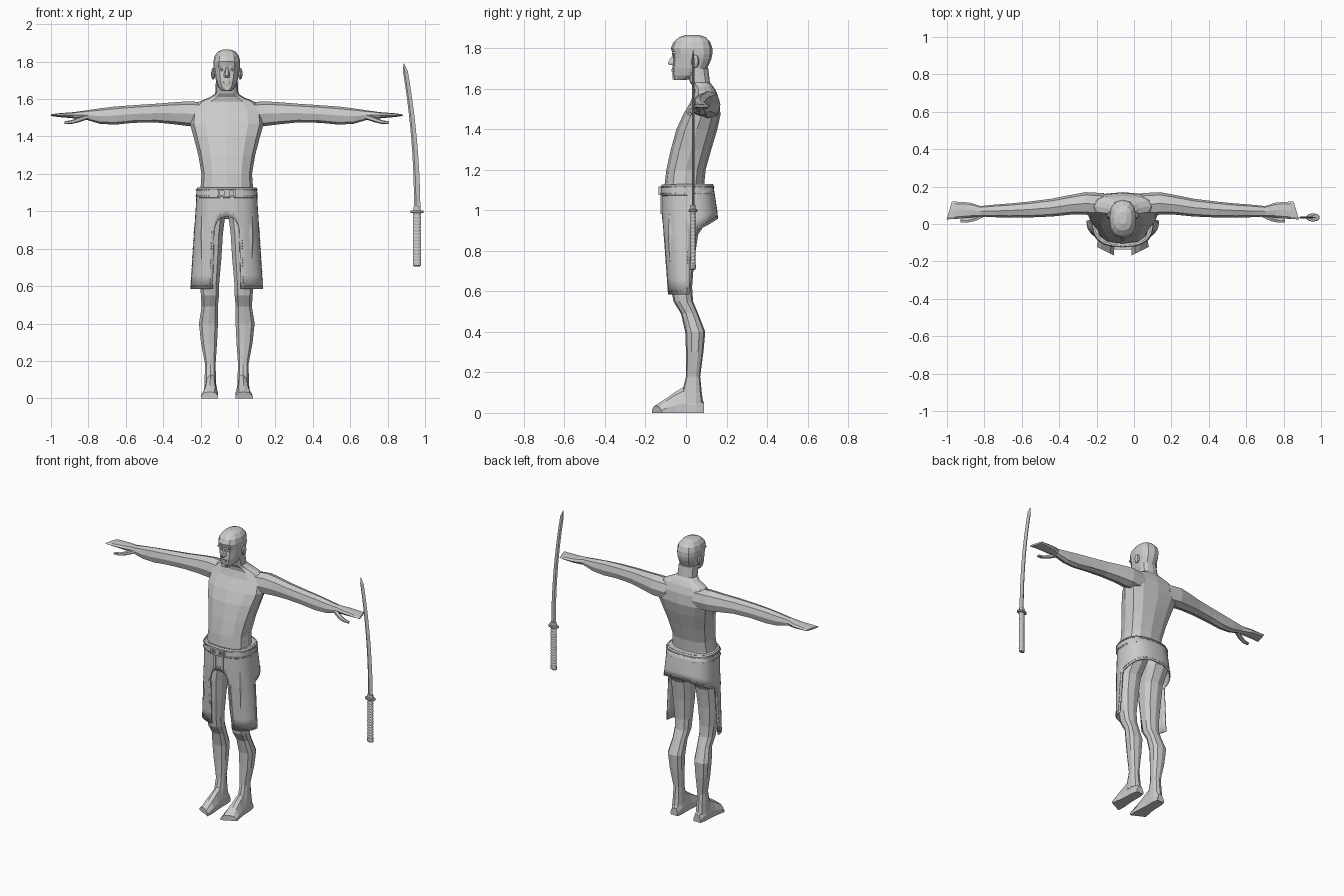
import bpy, bmesh, math
from mathutils import Vector, Matrix

if "Cube" in bpy.data.objects:
    bpy.data.objects.remove(bpy.data.objects["Cube"])

CX = -0.06                      # centre line of the figure
grey = bpy.data.materials.new("plain grey")
grey.diffuse_color = (0.6, 0.6, 0.6, 1)
grey.use_nodes = True
grey.node_tree.nodes["Principled BSDF"].inputs["Base Color"].default_value = grey.diffuse_color


def finish(name, bm, mirror=False, smooth=False, thick=0, x=CX):
    bmesh.ops.recalc_face_normals(bm, faces=bm.faces)
    me = bpy.data.meshes.new(name)
    bm.to_mesh(me)
    bm.free()
    me.materials.append(grey)
    ob = bpy.data.objects.new(name, me)
    bpy.context.collection.objects.link(ob)
    ob.location.x = x
    if mirror:
        m = ob.modifiers.new("mirror", 'MIRROR')
        m.merge_threshold = 0.0005
    if thick:
        s = ob.modifiers.new("thickness", 'SOLIDIFY')
        s.thickness, s.offset = thick, 0
    if smooth:
        bpy.ops.object.select_all(action='DESELECT')
        ob.select_set(True)
        bpy.context.view_layer.objects.active = ob
        bpy.ops.object.shade_smooth_by_angle(angle=math.radians(35))
    return ob


def loft(name, rings, **kw):
    bm = bmesh.new()
    vs = [[bm.verts.new(p) for p in r] for r in rings]
    n = len(vs[0])
    for a, b in zip(vs, vs[1:]):
        for i in range(n):
            bm.faces.new((a[i], a[(i + 1) % n], b[(i + 1) % n], b[i]))
    bm.faces.new(vs[0])
    bm.faces.new(vs[-1])
    return finish(name, bm, **kw)


def spow(v, p):
    return math.copysign(abs(v) ** p, v)


def oval(c1, r1, c2, r2, n, p=0.8, turn=0.0):
    out = []
    for i in range(n):
        a = 2 * math.pi * i / n + turn
        out.append((c1 + r1 * spow(math.sin(a), p), c2 - r2 * spow(math.cos(a), p)))
    return out


def level(z, yf, yb, hw, xc=0, n=12, p=0.8):
    return [(x, y, z) for x, y in oval(xc, hw, (yf + yb) / 2, (yb - yf) / 2, n, p)]


def box(name, size, loc, rot=(0, 0, 0), **kw):
    bm = bmesh.new()
    bmesh.ops.create_cube(bm, size=1)
    for v in bm.verts:
        v.co = Vector(v.co) * Vector(size)
    from_e = Matrix.Rotation(rot[0], 3, 'X') @ Matrix.Rotation(rot[1], 3, 'Y')
    for v in bm.verts:
        v.co = from_e @ v.co + Vector(loc)
    return finish(name, bm, **kw)


# torso and neck
loft("torso", [level(*r) for r in (
    (1.05, -.10, .11, .15), (1.13, -.105, .09, .14), (1.20, -.097, .097, .135),
    (1.30, -.075, .125, .152), (1.40, -.047, .155, .178), (1.47, -.015, .17, .198),
    (1.54, .025, .165, .19), (1.585, .04, .15, .15), (1.61, .035, .135, .09),
    (1.63, .02, .118, .062), (1.70, .0, .11, .058))])

# head
loft("head", [level(*r) for r in (
    (1.642, -.058, .0, .026), (1.665, -.066, .075, .046), (1.70, -.068, .105, .058),
    (1.745, -.064, .125, .067), (1.77, -.066, .13, .071), (1.80, -.075, .13, .072),
    (1.83, -.062, .12, .065), (1.853, -.035, .098, .048), (1.865, .0, .065, .02))])
loft("nose", [[(-.005, -.062, 1.772), (.005, -.062, 1.772), (.008, -.05, 1.772), (-.008, -.05, 1.772)],
              [(-.006, -.09, 1.727), (.006, -.09, 1.727), (.017, -.06, 1.727), (-.017, -.06, 1.727)],
              [(-.005, -.084, 1.717), (.005, -.084, 1.717), (.014, -.06, 1.715), (-.014, -.06, 1.715)]])
box("brow", (.034, .014, .009), (.028, -.061, 1.775), (0, -.15), mirror=True)
box("lips", (.036, .012, .013), (0, -.066, 1.69))
box("chin", (.032, .014, .02), (0, -.06, 1.656))


def blob(name, scale, loc, u=8, v=6):
    bm = bmesh.new()
    bmesh.ops.create_uvsphere(bm, u_segments=u, v_segments=v, radius=1)
    for w in bm.verts:
        w.co = Vector([w.co[i] * scale[i] + loc[i] for i in range(3)])
    finish(name, bm, mirror=True)


blob("ear", (.011, .02, .032), (.073, .045, 1.735))
blob("eye", (.012, .008, .006), (.029, -.057, 1.757))

# arms and flat mitten hands
arm = []
for x, yf, yb, zb, zt in (
        (.10, .04, .165, 1.45, 1.58), (.20, .05, .17, 1.455, 1.588), (.28, .05, .155, 1.465, 1.583),
        (.38, .04, .135, 1.475, 1.575), (.50, .035, .12, 1.473, 1.567), (.60, .035, .11, 1.463, 1.56),
        (.68, .036, .104, 1.468, 1.55), (.76, .04, .096, 1.492, 1.538), (.82, .034, .115, 1.497, 1.53),
        (.90, .026, .12, 1.504, 1.524), (.942, .025, .12, 1.508, 1.52)):
    slant = .3 if x > .93 else 0
    arm.append([(x - slant * (y - .025), y, z) for y, z in
                oval((yf + yb) / 2, (yb - yf) / 2, (zb + zt) / 2, (zt - zb) / 2, 8)])
loft("arm", arm, mirror=True)
loft("thumb", [[(x, y, z) for y, z in oval(yc, r, zc, rz, 6)] for x, yc, r, zc, rz in (
    (.74, .055, .018, 1.507, .014), (.79, .03, .016, 1.49, .014),
    (.83, .02, .014, 1.477, .01), (.868, .018, .01, 1.474, .007))], mirror=True)

# legs
loft("leg", [level(z, yf, yb, hw, xc, 10) for z, xc, hw, yf, yb in (
    (1.10, .078, .075, -.09, .10), (.98, .083, .078, -.10, .125), (.88, .09, .072, -.10, .06),
    (.75, .092, .066, -.09, .04), (.62, .092, .054, -.075, .03), (.55, .09, .05, -.062, .035),
    (.49, .091, .045, -.025, .06), (.40, .098, .053, -.004, .095), (.30, .095, .045, .0, .086),
    (.18, .088, .029, .0, .07), (.10, .088, .032, -.02, .078), (.05, .088, .034, -.03, .085))], mirror=True)

# feet, toes cut at a slant
foot = []
for y, xc, hw, zt, sl in ((.09, .085, .026, .05, 0), (.05, .086, .034, .11, 0), (.0, .087, .034, .135, 0),
                          (-.05, .088, .037, .105, 0), (-.10, .09, .044, .07, .15), (-.145, .093, .046, .035, .5)):
    foot.append([(xc + a * hw, y + sl * a * hw, z) for a, z in
                 ((-1, 0), (1, 0), (1, zt * .35), (.55, zt * .85), (0, zt), (-.6, zt * .9), (-1, zt * .4))])
loft("foot", foot, mirror=True)


# skirt: short behind, two long tabs in front
def cloth(a, z, out=0.0):
    keys = ((.58, -.088, .123, .19), (.9, -.113, .16, .17), (1.0, -.116, .15, .163), (1.13, -.116, .13, .156))
    for k, m in zip(keys, keys[1:]):
        if z <= m[0] or m is keys[-1]:
            t = (z - k[0]) / (m[0] - k[0])
            yf, yb, hw = [k[i] + t * (m[i] - k[i]) for i in (1, 2, 3)]
            break
    return Vector(((hw + out) * spow(math.sin(a), .78),
                   (yf + yb) / 2 - ((yb - yf) / 2 + out) * spow(math.cos(a), .78), z))


A0, JOIN = .31, .89             # half angle of the front opening, top of the tabs


def hem(a):
    if a <= A0:
        return JOIN + .08 * math.sqrt(max(0, 1 - (a / A0) ** 2))
    if a <= math.pi / 2:
        return JOIN
    return JOIN + .068 * math.sin(a - math.pi / 2)


def sheet(bm, angles, top, bottom, rows):
    g = [[bm.verts.new(cloth(a, top + (bottom(a) - top) * j / rows)) for j in range(rows + 1)] for a in angles]
    for p, q in zip(g, g[1:]):
        for j in range(rows):
            bm.faces.new((p[j], q[j], q[j + 1], p[j + 1]))


tab_angles = [A0 + (math.pi / 2 - A0) * i / 8 for i in range(9)]
yoke_angles = ([A0 * math.sin(math.pi / 2 * i / 6) for i in range(6)] + tab_angles
               + [math.pi / 2 * (1 + i / 10) for i in range(1, 11)])
bm = bmesh.new()
sheet(bm, yoke_angles, 1.128, hem, 4)
sheet(bm, tab_angles, JOIN, lambda a: .585, 4)
bmesh.ops.remove_doubles(bm, verts=bm.verts, dist=.0005)
finish("skirt", bm, mirror=True, smooth=True, thick=.008)


# stitching along edges
def stitches(name, path):
    bm = bmesh.new()
    for p, q in zip(path[::2], path[1::2]):
        d = q - p
        rot = d.to_track_quat('X', 'Z').to_matrix().to_4x4()
        m = Matrix.Translation((p + q) / 2) @ rot @ Matrix.Diagonal((d.length, .004, .004, 1))
        bmesh.ops.create_cube(bm, size=1, matrix=m)
    finish(name, bm, mirror=True)


N = 40
stitches("tab_front_stitches", [cloth(A0 + .06, .6 + .3 * i / N, .004) for i in range(N)])
stitches("tab_rear_stitches", [cloth(math.pi / 2 - .06, .6 + .3 * i / N, .004) for i in range(N)])
stitches("tab_hem_stitches", [cloth(A0 + 1.2 * i / N, .6, .004) for i in range(N)])
stitches("back_hem_stitches", [cloth(a, hem(a) + .015, .004)
                               for a in (math.pi / 2 * (1 + i / N) for i in range(N))])

# belt with stitching, knot and hanging ends
loft("belt", [level(z, -.122 - o, .136 + o, .162 + o, 0, 40, .78)
              for z, o in ((1.07, -.003), (1.075, .002), (1.12, .0), (1.126, -.006))], smooth=True)
for z in (1.082, 1.114):
    stitches("belt_stitches", [Vector((.165 * spow(math.sin(a), .78), .007 - .132 * spow(math.cos(a), .78), z))
                               for a in (math.pi * i / 60 for i in range(60))])
for z in (1.08, 1.112):
    box("knot_bar", (.096, .016, .009), (0, -.128, z))
box("knot_side", (.012, .016, .04), (.042, -.128, 1.096), mirror=True)
box("knot_centre", (.03, .018, .03), (0, -.126, 1.096))
box("belt_end", (.017, .007, .11), (.028, -.123, 1.037), mirror=True)

# sword: curved blade, oval guard, wrapped grip
blade = []
for i in range(15):
    t = i / 14
    z, x, w = 1.0 + .75 * t, .958 - .063 * t * t, .017 - .004 * t
    blade.append([(x - w, .035, z), (x - w * .4, .029, z), (x + w, .035, z), (x - w * .4, .041, z)])
blade.append([(.885, .035, 1.79), (.887, .034, 1.79), (.889, .035, 1.788), (.887, .036, 1.79)])
loft("sword_blade", blade, x=0)


def sword_ring(z, xc, rx, ry, n=16):
    return [(x, y, z) for x, y in oval(xc, rx, .035, ry, n, 1)]


loft("sword_guard", [sword_ring(z, .957, rx, rx * .6, 24) for z, rx in
                     ((.991, .032), (.994, .036), (1.002, .036), (1.005, .032))], x=0, smooth=True)
loft("sword_collar", [sword_ring(z, .957, .02, .012) for z in (1.0, 1.025)], x=0)
grip = []
for i in range(33):
    r = .019 + (.0025 if i % 2 else 0)
    grip.append(sword_ring(.715 + .28 * i / 32, .957, r, r * .62))
loft("sword_grip", grip, x=0)
loft("sword_pommel", [sword_ring(z, .957, r, r * .62) for z, r in
                      ((.706, .015), (.71, .021), (.73, .022), (.734, .02))], x=0)
